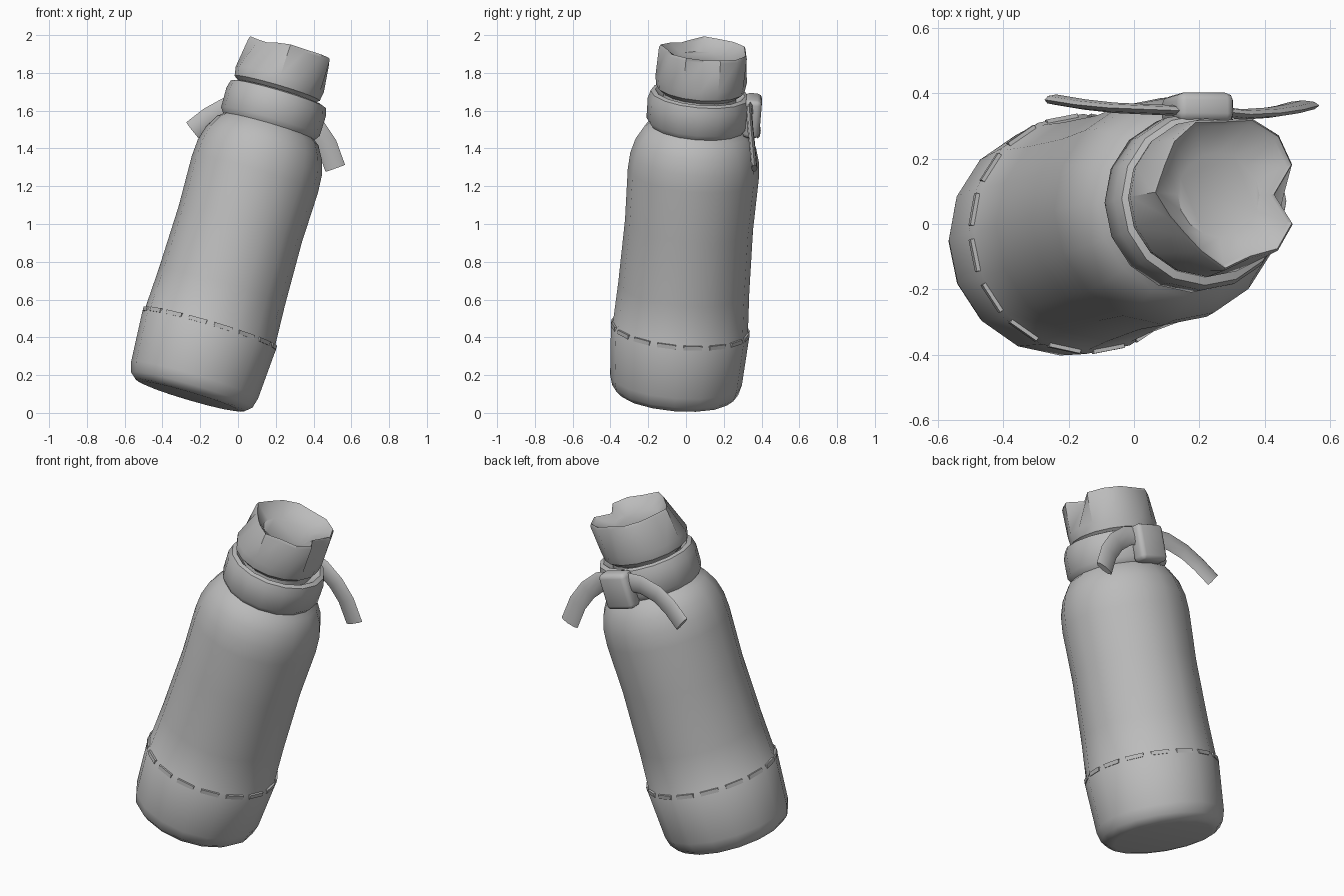
import bpy, bmesh
from math import sin, cos, pi, radians
from mathutils import Vector, Matrix

cube = bpy.data.objects.get("Cube")
if cube:
    bpy.data.objects.remove(cube, do_unlink=True)

grey = bpy.data.materials.new("plain_grey")
grey.use_nodes = True
grey.diffuse_color = (0.5, 0.5, 0.5, 1)
grey.node_tree.nodes["Principled BSDF"].inputs["Base Color"].default_value = (0.5, 0.5, 0.5, 1)

SIDES = 16
AXIS = Vector((0.28, 0.08, 0.955)).normalized()
TILT = Matrix.Translation((-0.255, -0.06, 0.088)) @ \
    Vector((0, 0, 1)).rotation_difference(AXIS).to_matrix().to_4x4()


def finish(name, bm, matrix=Matrix(), angle=35):
    """Turn a bmesh into a named, shaded object."""
    bmesh.ops.recalc_face_normals(bm, faces=bm.faces)
    bm.transform(matrix)
    mesh = bpy.data.meshes.new(name)
    bm.to_mesh(mesh)
    bm.free()
    mesh.materials.append(grey)
    ob = bpy.data.objects.new(name, mesh)
    bpy.context.collection.objects.link(ob)
    bpy.ops.object.select_all(action='DESELECT')
    ob.select_set(True)
    bpy.context.view_layer.objects.active = ob
    bpy.ops.object.shade_smooth_by_angle(angle=radians(angle))
    return ob


def loft(bm, rings, capped=True, closed=False):
    """Join successive rings of points with quads."""
    rings = [[bm.verts.new(p) for p in ring] for ring in rings]
    pairs = list(zip(rings, rings[1:]))
    if closed:
        pairs.append((rings[-1], rings[0]))
    for a, b in pairs:
        for i in range(len(a)):
            j = (i + 1) % len(a)
            bm.faces.new((a[i], a[j], b[j], b[i]))
    if capped and not closed:
        bm.faces.new(rings[0])
        bm.faces.new(rings[-1])


def ring(r, z, shift=0):
    return [(shift + r * cos(2 * pi * i / SIDES), r * sin(2 * pi * i / SIDES), z)
            for i in range(SIDES)]


def lathe(name, profile, closed=False):
    bm = bmesh.new()
    loft(bm, [ring(r, z) for r, z in profile], closed=closed)
    return finish(name, bm, TILT)


# Bottle body with rounded base, seam step, shoulder and neck
lathe("bottle_body", [
    (0.27, 0), (0.3, 0.005), (0.335, 0.035), (0.35, 0.09), (0.368, 0.37),
    (0.358, 0.39), (0.348, 0.6), (0.34, 0.95), (0.348, 1.23), (0.342, 1.32),
    (0.32, 1.4), (0.28, 1.47), (0.2, 1.53), (0.19, 1.7)])

# Raised stitches around the seam
bm = bmesh.new()
for i in range(SIDES):
    spot = Matrix.Rotation(2 * pi * (i + 0.5) / SIDES, 4, 'Z') @ \
        Matrix.Translation((0.357, 0, 0.375)) @ Matrix.Diagonal((0.016, 0.1, 0.022, 1))
    bmesh.ops.create_cube(bm, size=1, matrix=spot)
finish("seam_stitches", bm, TILT)

# Rounded collar around the neck
lathe("neck_collar", [
    (0.19, 1.5), (0.25, 1.49), (0.272, 1.52), (0.274, 1.63),
    (0.262, 1.672), (0.238, 1.68), (0.19, 1.64)], closed=True)

# Cap with an uneven wavy rim and a shallow dish
RIM = [0.17, 0.24, 0.255, 0.25, 0.225, 0.24, 0.228, 0.212,
       0.225, 0.19, 0.178, 0.197, 0.237, 0.215, 0.245, 0.24]


def rim_ring(scale, drop):
    return [(r * scale * cos(2 * pi * i / SIDES) - 0.01, r * scale * sin(2 * pi * i / SIDES),
             1.925 - drop - max(0, 0.21 - r) * 0.5) for i, r in enumerate(RIM)]


bm = bmesh.new()
loft(bm, [ring(0.17, 1.64), ring(0.19, 1.665, -0.01), ring(0.235, 1.7, -0.015),
          ring(0.243, 1.75, -0.015), rim_ring(1.0, 0.015), rim_ring(0.97, 0),
          rim_ring(0.92, 0.012), ring(0.13, 1.865, -0.01)])
finish("wavy_cap", bm, TILT)


# Tie tails: flattened strips swept along a bending path
def tail(name, path, width=0.055, thick=0.016):
    pts = [Vector(p) for p in path]
    rings = []
    for i, p in enumerate(pts):
        along = (pts[min(i + 1, len(pts) - 1)] - pts[max(i - 1, 0)]).normalized()
        side = along.cross(Vector((0, 1, 0))).normalized()
        out = side.cross(along)
        rings.append([p + side * width * cos(a * pi / 4) + out * thick * sin(a * pi / 4)
                      for a in range(8)])
    bm = bmesh.new()
    loft(bm, rings)
    finish(name, bm, angle=50)


tail("tie_tail_right", [(0.18, 0.345, 1.63), (0.05, 0.35, 1.64), (-0.06, 0.355, 1.615),
                        (-0.15, 0.365, 1.565), (-0.24, 0.38, 1.495)])
tail("tie_tail_left", [(0.24, 0.345, 1.61), (0.33, 0.335, 1.58), (0.41, 0.34, 1.51),
                       (0.47, 0.35, 1.42), (0.515, 0.362, 1.295)])

# Knot block at the back of the collar
bm = bmesh.new()
bmesh.ops.create_cube(bm, size=1, matrix=Matrix.Diagonal((0.18, 0.09, 0.21, 1)))
bmesh.ops.bevel(bm, geom=bm.edges[:], offset=0.025, segments=2, affect='EDGES', profile=0.5)
finish("tie_knot", bm, TILT @ Matrix.Translation((0.01, 0.285, 1.58)), angle=50)
